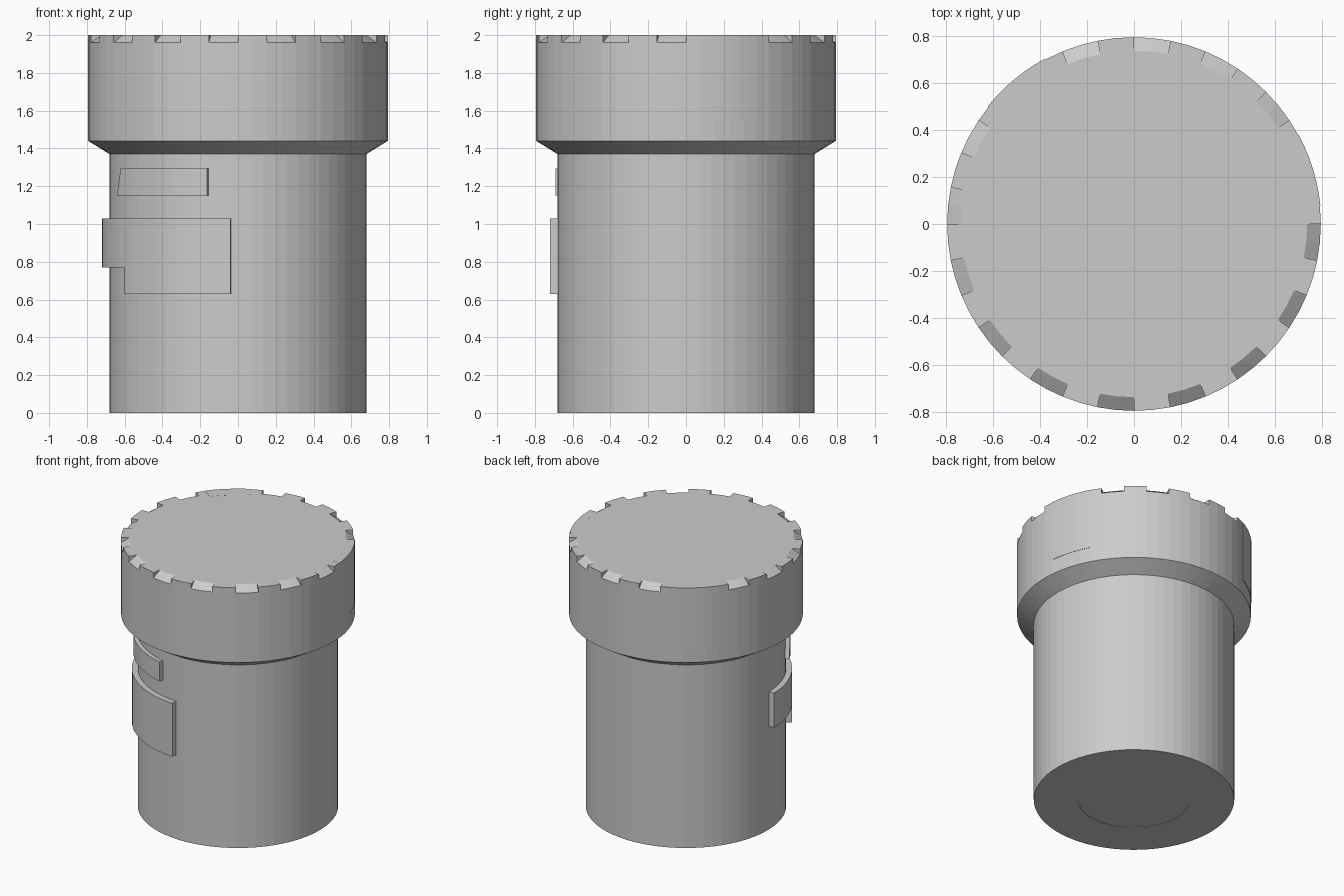
import bpy, bmesh, math

if "Cube" in bpy.data.objects:
    bpy.data.objects.remove(bpy.data.objects["Cube"])

N = 64                     # sides of the round body
R_BODY, R_HEAD, R_TOP = 0.68, 0.793, 0.735


def pt(r, deg, z):
    a = math.radians(deg)
    return (r * math.cos(a), r * math.sin(a), z)


def finish(bm, name):
    bmesh.ops.remove_doubles(bm, verts=bm.verts[:], dist=1e-5)
    bmesh.ops.recalc_face_normals(bm, faces=bm.faces[:])
    me = bpy.data.meshes.new(name)
    bm.to_mesh(me)
    bm.free()
    ob = bpy.data.objects.new(name, me)
    bpy.context.collection.objects.link(ob)
    return ob


def container():
    """Lathed body, flared head and notched rim."""
    bm = bmesh.new()
    step = 360 / N

    def face(*pts):
        bm.faces.new([bm.verts.new(p) for p in pts])

    # slots of two segments, left out where the side plates sit
    notched = {(4 * k - s) % N for k in range(16) if k not in (1, 6) for s in (1, 2)}
    profile = [(0.38, 0.003), (0.38, 0), (R_BODY, 0), (R_BODY, 1.37),
               (R_HEAD, 1.44), (R_HEAD, 1.96)]
    for i in range(N):
        a, b = i * step, (i + 1) * step
        for (r0, z0), (r1, z1) in zip(profile, profile[1:]):
            face(pt(r0, a, z0), pt(r0, b, z0), pt(r1, b, z1), pt(r1, a, z1))
        low = [pt(R_HEAD, a, 1.96), pt(R_HEAD, b, 1.96)]
        high = [pt(R_HEAD, a, 2), pt(R_HEAD, b, 2)]
        inner = [pt(R_TOP, b, 2), pt(R_TOP, a, 2)]
        if i in notched:
            face(*low, *inner)
        else:
            face(*low, high[1], high[0])
            face(*high, *inner)
        # slot side wall
        if (i in notched) != ((i + 1) % N in notched):
            face(low[1], high[1], inner[0])
    for r, z in ((R_TOP, 2), (0.38, 0.003)):
        face(*[pt(r, i * step, z) for i in range(N)])
    return finish(bm, "container")


def curved_plate(name, r, thick, rows, a0, a1, cut=None, slant=0):
    """Plate bent round the axis; below the second row it may start at angle cut."""
    spans = [(a0, cut), (cut, a1)] if cut else [(a0, a1)]
    angles = [a0]
    for s, e in spans:
        n = max(2, round((e - s) / 4))
        angles += [s + (e - s) * j / n for j in range(1, n + 1)]
    bm = bmesh.new()
    grid = [[bm.verts.new(pt(r, a + (slant * k if j == 0 else 0), z))
             for k, z in enumerate(rows)] for j, a in enumerate(angles)]
    for j in range(len(angles) - 1):
        for k in range(len(rows) - 1):
            if cut and k == 0 and angles[j] < cut - 1e-4:
                continue
            bm.faces.new((grid[j][k], grid[j + 1][k], grid[j + 1][k + 1], grid[j][k + 1]))
    bmesh.ops.delete(bm, geom=[v for v in bm.verts if not v.link_faces], context='VERTS')
    # thickness grows inward from the outer skin
    ret = bmesh.ops.extrude_face_region(bm, geom=bm.faces[:], use_keep_orig=True)
    for v in ret["geom"]:
        if isinstance(v, bmesh.types.BMVert):
            s = (r - thick) / r
            v.co.x *= s
            v.co.y *= s
    return finish(bm, name)


container()
# raised labels on the front left of the body
curved_plate("upper_label", 0.71, 0.05, [1.15, 1.295], 205.5, 256.6, slant=3.5)
curved_plate("lower_label", 0.72, 0.06, [0.63, 0.77, 1.03], 181, 266.8, cut=213.6)
# thin plates on the head
curved_plate("right_head_plate", 0.795, 0.06, [1.55, 2.0005], 5.6, 28.5)
curved_plate("back_head_plate", 0.797, 0.10, [1.55, 2.0005], 118.5, 141)
